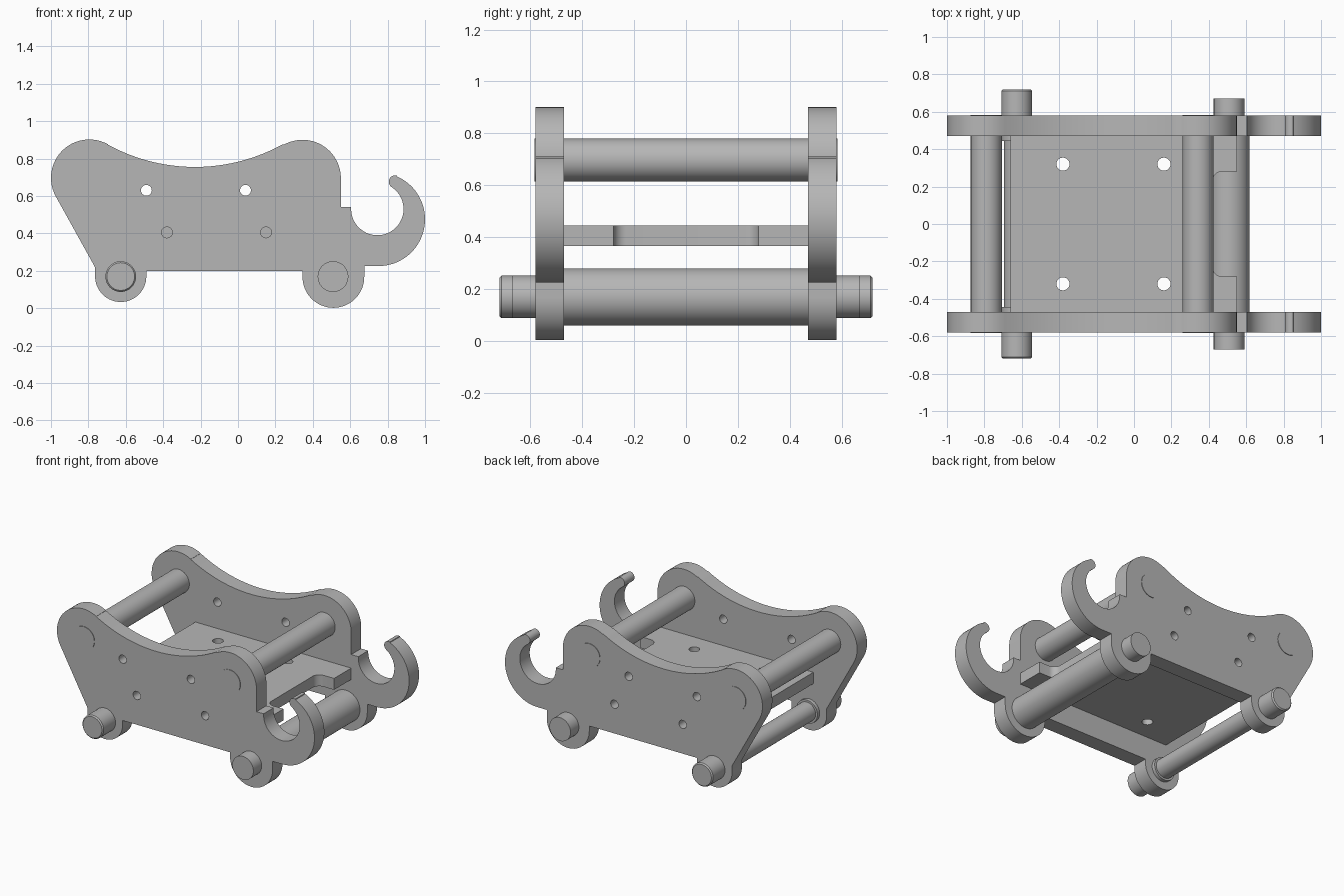
import bpy
import bmesh
from math import radians, cos, sin, pi
from mathutils import Vector, Matrix

cube = bpy.data.objects.get("Cube")
if cube:
    bpy.data.objects.remove(cube, do_unlink=True)

grey = bpy.data.materials.new("plain grey")
grey.use_nodes = True
COLOUR = (0.47, 0.47, 0.47, 1)
grey.diffuse_color = COLOUR
grey.node_tree.nodes["Principled BSDF"].inputs["Base Color"].default_value = COLOUR


def finish(bm, name):
    bmesh.ops.recalc_face_normals(bm, faces=bm.faces)
    mesh = bpy.data.meshes.new(name)
    bm.to_mesh(mesh)
    bm.free()
    mesh.materials.append(grey)
    ob = bpy.data.objects.new(name, mesh)
    bpy.context.collection.objects.link(ob)
    return ob


def activate(ob):
    bpy.ops.object.select_all(action='DESELECT')
    ob.select_set(True)
    bpy.context.view_layer.objects.active = ob


def smooth(ob):
    activate(ob)
    bpy.ops.object.shade_smooth_by_angle(angle=radians(30))


def arc(cx, cy, r, start, end, steps=24):
    angles = [radians(start + (end - start) * i / steps) for i in range(steps + 1)]
    return [(cx + r * cos(a), cy + r * sin(a)) for a in angles]


def slab(name, points, offset):
    """Extrude a closed outline of 3D points along an offset."""
    bm = bmesh.new()
    face = bm.faces.new([bm.verts.new(p) for p in points])
    extruded = bmesh.ops.extrude_face_region(bm, geom=[face])["geom"]
    moved = [v for v in extruded if isinstance(v, bmesh.types.BMVert)]
    bmesh.ops.translate(bm, verts=moved, vec=offset)
    return finish(bm, name)


def rod(name, x, z, half_profile, sides=48):
    """Turn a symmetric stepped shaft around the y axis from (y, radius) pairs."""
    profile = [(-y, r) for y, r in reversed(half_profile)] + half_profile
    bm = bmesh.new()
    rings = []
    for y, r in profile:
        rings.append([bm.verts.new((x + r * cos(2 * pi * i / sides), y,
                                    z + r * sin(2 * pi * i / sides)))
                      for i in range(sides)])
    for a, b in zip(rings, rings[1:]):
        for i in range(sides):
            j = (i + 1) % sides
            bm.faces.new((a[i], a[j], b[j], b[i]))
    bm.faces.new(rings[0])
    bm.faces.new(rings[-1])
    return finish(bm, name)


def drill(ob, holes, radius, depth, along_y):
    """Cut round holes centred on the given points."""
    bm = bmesh.new()
    turn = Matrix.Rotation(pi / 2, 4, 'X') if along_y else Matrix()
    for p in holes:
        bmesh.ops.create_cone(bm, cap_ends=True, segments=24, radius1=radius,
                              radius2=radius, depth=depth,
                              matrix=Matrix.Translation(p) @ turn)
    cutter = finish(bm, "hole_cutter")
    cutter.hide_render = True
    mod = ob.modifiers.new("holes", 'BOOLEAN')
    mod.operation = 'DIFFERENCE'
    mod.solver = 'EXACT'
    mod.object = cutter
    activate(ob)
    bpy.ops.object.modifier_apply(modifier=mod.name)
    bpy.data.objects.remove(cutter, do_unlink=True)


# Side plate outline: two lobes, sagging top edge, hook and axle bosses
outline = (
    arc(-0.795, 0.697, 0.205, 209, 61)
    + arc(-0.23, 1.722, 0.967, 241.2, 298.8)
    + arc(0.345, 0.695, 0.205, 119, 0)
    + [(0.55, 0.54), (0.605, 0.54)]
    + arc(0.745, 0.53, 0.14, 180, 417, 40)
    + arc(0.84, 0.676, 0.034, 230, 73, 12)
    + arc(0.75, 0.475, 0.25, 66, -90, 40)
    + [(0.675, 0.225)]
    + arc(0.51, 0.167, 0.165, 0, -180, 32)
    + [(0.345, 0.2), (-0.49, 0.2)]
    + arc(-0.627, 0.17, 0.137, 0, -180, 28)
    + [(-0.764, 0.218)]
)
INNER, THICK = 0.47, 0.11
upper_holes = [(-0.49, 0.63), (0.04, 0.63)]
lower_holes = [(-0.38, 0.405), (0.15, 0.405)]

for side, label in ((1, "back"), (-1, "front")):
    plate = slab(label + "_side_plate", [(x, side * INNER, z) for x, z in outline],
                 Vector((0, side * THICK, 0)))
    drill(plate, [(x, side * (INNER + THICK / 2), z)
                  for x, z in upper_holes + lower_holes], 0.029, 0.3, True)
    smooth(plate)

# Deck with a filleted notch between two prongs at the hook end
BACK_X, NOTCH_X, END_X = -0.66, 0.42, 0.55
NOTCH_Y, FILLET = 0.28, 0.05
deck_outline = (
    [(BACK_X, -INNER), (END_X, -INNER), (END_X, -NOTCH_Y)]
    + arc(NOTCH_X + FILLET, -NOTCH_Y + FILLET, FILLET, 270, 180, 8)
    + arc(NOTCH_X + FILLET, NOTCH_Y - FILLET, FILLET, 180, 90, 8)
    + [(END_X, NOTCH_Y), (END_X, INNER), (BACK_X, INNER)]
)
deck = slab("deck", [(x, y, 0.365) for x, y in deck_outline], Vector((0, 0, 0.08)))
drill(deck, [(x, y, 0.405) for x in (-0.38, 0.16) for y in (-0.32, 0.32)],
      0.035, 0.3, False)
drill(deck, [(x, y, z) for x, z in lower_holes for y in (-INNER, INNER)],
      0.029, 0.16, True)
smooth(deck)

# Upper cross bars, ending just proud of the plates
for label, x in (("rear", -0.79), ("hook_end", 0.343)):
    smooth(rod(label + "_cross_bar", x, 0.697, [(0.584, 0.083)]))

# Lower axles with stepped pins
smooth(rod("hook_end_axle", 0.508, 0.169,
           [(INNER, 0.11), (INNER, 0.082), (0.672, 0.082)]))
smooth(rod("rear_axle", -0.627, 0.169,
           [(0.445, 0.068), (0.445, 0.082), (0.712, 0.082), (0.72, 0.074)]))
